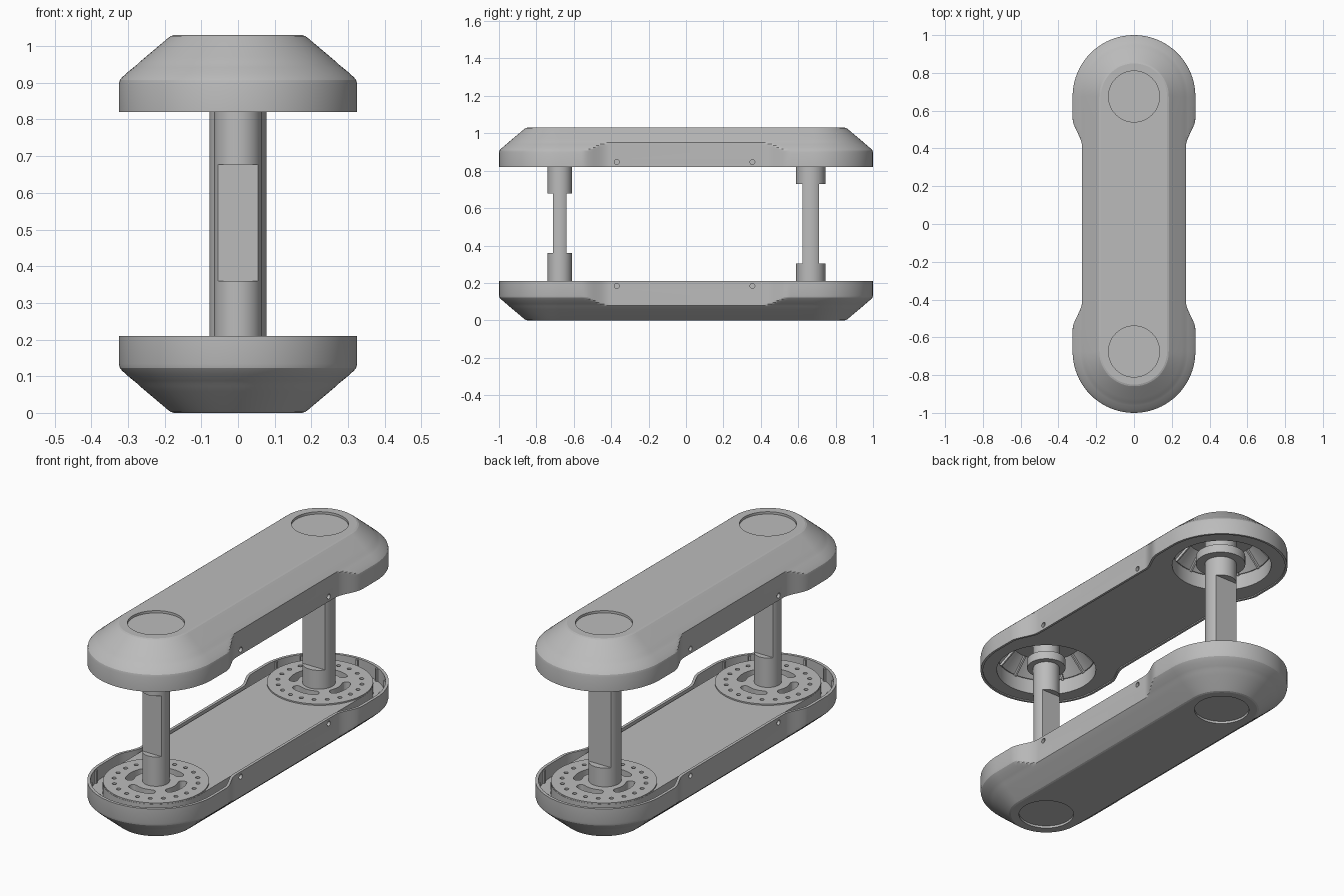
import bpy, bmesh
from math import sin, cos, pi, radians, atan2
from mathutils import Matrix, Vector

if "Cube" in bpy.data.objects:
    bpy.data.objects.remove(bpy.data.objects["Cube"])

HEIGHT = 1.03      # overall height
END = 0.675        # distance of each round end's centre from the middle
grey = bpy.data.materials.new("plain grey")
grey.use_nodes = True
grey.diffuse_color = (0.5, 0.5, 0.5, 1)
grey.node_tree.nodes["Principled BSDF"].inputs["Base Color"].default_value = (0.5, 0.5, 0.5, 1)


def finish(name, bm):
    bmesh.ops.recalc_face_normals(bm, faces=bm.faces)
    mesh = bpy.data.meshes.new(name)
    bm.to_mesh(mesh)
    bm.free()
    mesh.materials.append(grey)
    ob = bpy.data.objects.new(name, mesh)
    bpy.context.collection.objects.link(ob)
    return ob


def select(ob):
    bpy.ops.object.select_all(action='DESELECT')
    ob.select_set(True)
    bpy.context.view_layer.objects.active = ob


def smooth(ob):
    select(ob)
    bpy.ops.object.shade_smooth_by_angle(angle=radians(15))


def cut(ob, bm):
    """Subtract the bmesh from the object."""
    cutter = finish("cutter", bm)
    cutter.hide_render = True
    mod = ob.modifiers.new("cut", 'BOOLEAN')
    mod.operation = 'DIFFERENCE'
    mod.solver = 'EXACT'
    mod.object = cutter
    select(ob)
    bpy.ops.object.modifier_apply(modifier=mod.name)
    bpy.data.objects.remove(cutter)


def cylinder(bm, x, y, z0, z1, r0, r1=None, segments=48):
    bmesh.ops.create_cone(bm, cap_ends=True, segments=segments, radius1=r0,
                          radius2=r0 if r1 is None else r1, depth=z1 - z0,
                          matrix=Matrix.Translation((x, y, (z0 + z1) / 2)))


def box(bm, centre, size, turn=Matrix()):
    bmesh.ops.create_cube(bm, size=1, matrix=Matrix.Translation(centre) @ turn
                          @ Matrix.Diagonal((*size, 1)))


def half_width(y):
    """Narrow waist flaring smoothly to the wide round ends."""
    t = min(max((abs(y) - 0.41) / 0.15, 0), 1)
    return 0.275 + 0.05 * t * t * (3 - 2 * t)


def ring(radius, inset):
    """Rounded outline, limited by the waist."""
    flare = [0.41 + 0.0125 * i for i in range(13)]
    side = sorted([-y for y in flare] + flare)
    pts = []
    for s in (1, -1):
        for i in range(41):
            a = pi * i / 40
            pts.append((s * radius * cos(a), s * (END + radius * sin(a))))
        pts += [(-s * min(half_width(y) - inset, radius), s * y) for y in reversed(side)]
    return pts


def loft(levels):
    """Closed solid through (radius, height, inset) outlines."""
    bm = bmesh.new()
    rings = [[bm.verts.new((x, y, z)) for x, y in ring(r, inset)] for r, z, inset in levels]
    n = len(rings[0])
    for a, b in zip(rings, rings[1:]):
        for i in range(n):
            j = (i + 1) % n
            bm.faces.new((a[i], a[j], b[j], b[i]))
    bm.faces.new(rings[0])
    bm.faces.new(rings[-1])
    return bm


def shell(name, wall, floor, upside_down, cavities):
    """Chamfered housing with a recessed interior, opening upward unless flipped."""
    levels = [(0.175, 0, 0), (0.184, 0.003, 0), (0.193, 0.010, 0), (0.25, 0.058, 0),
              (0.268, 0.073, 0), (0.275, 0.08, 0), (0.285, 0.088, 0), (0.295, 0.096, 0),
              (0.305, 0.105, 0), (0.315, 0.114, 0), (0.322, 0.122, 0), (0.325, 0.134, 0),
              (0.325, 0.21, 0), (0.325 - wall, 0.21, wall), (0.325 - wall, floor, wall)]
    ob = finish(name, loft(levels))
    bm = bmesh.new()
    for s in (1, -1):
        # round recess in the outer face and open cavity inside
        cylinder(bm, 0, s * END, -0.05, 0.012, 0.135, segments=64)
        if cavities:
            cylinder(bm, 0, s * END, 0.05, 0.13, 0.17, 0.245, 64)
    cut(ob, bm)
    if cavities:
        bm = bmesh.new()
        for s in (1, -1):
            cylinder(bm, 0, s * END, 0.125, 0.25, 0.245, segments=64)
        cut(ob, bm)
    # screw holes along both sides
    bm = bmesh.new()
    for x in (-0.275, 0.275):
        for y in (-0.37, 0.355):
            bmesh.ops.create_cone(bm, cap_ends=True, segments=20, radius1=0.013, radius2=0.013,
                                  depth=0.03, matrix=Matrix.Translation((x, y, 0.184))
                                  @ Matrix.Rotation(pi / 2, 4, 'Y'))
    cut(ob, bm)
    if upside_down:
        ob.data.transform(Matrix.Translation((0, 0, HEIGHT)) @ Matrix.Rotation(pi, 4, 'Y'))
    smooth(ob)


shell("lower_shell", 0.015, 0.14, False, False)
shell("upper_shell", 0.012, 0.204, True, True)


def slot_cutter(bm, cy, angle):
    """Curved slot with rounded ends, around a round end's centre."""
    r, half, spread, steps = 0.127, 0.021, 0.42, 12
    arc = [angle - spread + 2 * spread * i / steps for i in range(steps + 1)]
    pts = [((r + half) * Vector((cos(a), sin(a)))) for a in arc]
    for a, s in ((arc[-1], 1), (arc[0], -1)):
        c = r * Vector((cos(a), sin(a)))
        for i in range(1, 8):
            b = a + (pi * i / 8 if s > 0 else pi + pi * i / 8)
            pts.append(c + half * Vector((cos(b), sin(b))))
        if s > 0:
            pts += [((r - half) * Vector((cos(b), sin(b)))) for b in reversed(arc)]
    face = bm.faces.new([bm.verts.new((p.x, cy + p.y, 0.165)) for p in pts])
    top = bmesh.ops.extrude_face_region(bm, geom=[face])["geom"]
    bmesh.ops.translate(bm, vec=(0, 0, 0.1),
                        verts=[v for v in top if isinstance(v, bmesh.types.BMVert)])


def pattern():
    """Bolt circle and four curved slots at each end."""
    bm = bmesh.new()
    for s in (1, -1):
        for i in range(20):
            a = 2 * pi * (i + 0.5) / 20
            cylinder(bm, 0.2 * cos(a), s * END + 0.2 * sin(a), 0.165, 0.265, 0.0105, segments=16)
        for i in range(4):
            slot_cutter(bm, s * END, i * pi / 2)
    return bm


# Inner deck with raised, perforated round ends
deck = finish("deck_plate", loft([(0.252, 0.135, 0.02), (0.252, 0.2, 0.02)]))
cut(deck, pattern())
smooth(deck)
bm = bmesh.new()
for s in (1, -1):
    cylinder(bm, 0, s * END, 0.19, 0.207, 0.251, segments=64)
discs = finish("mounting_discs", bm)
cut(discs, pattern())
smooth(discs)

# Columns with flats on their front and back, and a collar inside the upper shell
for name, y, r, flat, z0, z1, collar in (
        ("front_column", -END, 0.065, 0.035, 0.36, 0.677, 0.095),
        ("rear_column", END - 0.008, 0.078, 0.043, 0.305, 0.73, 0.122)):
    bm = bmesh.new()
    cylinder(bm, 0, y, 0.15, 0.985, r, segments=64)
    column = finish(name, bm)
    bm = bmesh.new()
    for s in (1, -1):
        box(bm, (0, y + s * (flat + 0.1), (z0 + z1) / 2), (0.3, 0.2, z1 - z0))
    cut(column, bm)
    smooth(column)
    bm = bmesh.new()
    cylinder(bm, 0, y, 0.835, 0.88, collar, segments=64)
    smooth(finish(name + "_collar", bm))

# Ribs on the sloping cavity walls, and small posts in the lower channel
ribs, posts = bmesh.new(), bmesh.new()
for s in (1, -1):
    for i in range(12):
        a = 2 * pi * i / 12
        turn = Matrix.Rotation(a, 4, 'Z') @ Matrix.Rotation(-atan2(0.075, 0.08), 4, 'Y')
        box(ribs, (0.205 * cos(a), s * END + 0.205 * sin(a), 0.94), (0.02, 0.01, 0.11), turn)
    for i in range(7):
        a = s * pi * (i + 0.5) / 7
        box(posts, (0.307 * cos(a), s * END + 0.307 * sin(a), 0.17), (0.012, 0.012, 0.07),
            Matrix.Rotation(a, 4, 'Z'))
finish("cavity_ribs", ribs)
finish("channel_posts", posts)
